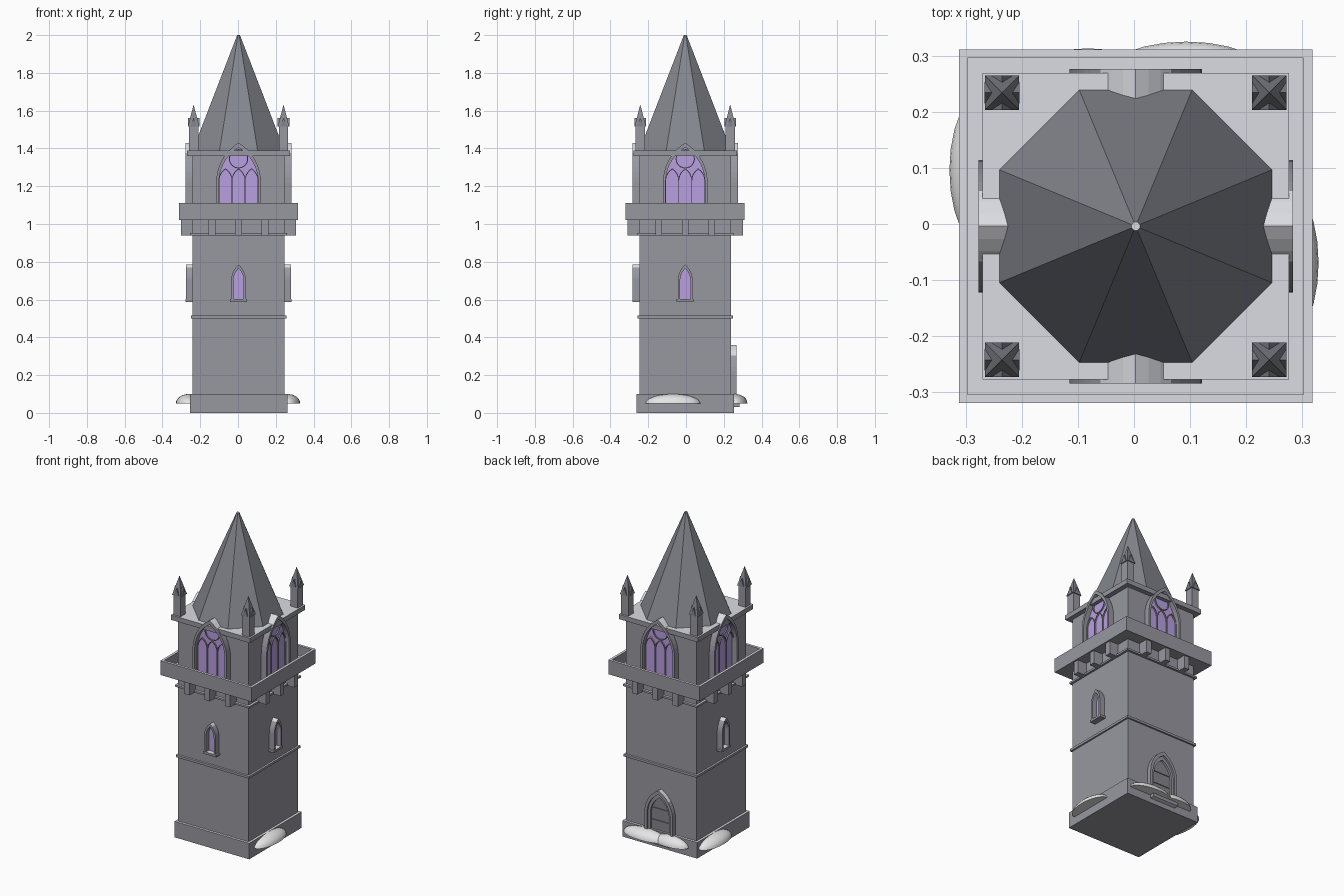
import bpy, bmesh, math
from mathutils import Matrix, Vector

if "Cube" in bpy.data.objects:
    bpy.data.objects.remove(bpy.data.objects["Cube"])

CENTRE = Vector((0.003, -0.004, 0))
WALL = 0.243


def material(name, r, g, b):
    m = bpy.data.materials.new(name)
    m.use_nodes = True
    m.diffuse_color = (r, g, b, 1)
    node = next(n for n in m.node_tree.nodes if n.type == 'BSDF_PRINCIPLED')
    node.inputs["Base Color"].default_value = (r, g, b, 1)
    node.inputs["Roughness"].default_value = 0.9
    return m


STONE = material("grey_stone", 0.31, 0.31, 0.35)
PALE = material("frosted_stone", 0.71, 0.72, 0.76)
SLATE = material("slate_roof", 0.23, 0.24, 0.27)
GLASS = material("violet_glass", 0.48, 0.35, 0.75)
DOOR = material("door_planks", 0.24, 0.24, 0.26)
SNOW = material("snow", 0.88, 0.88, 0.89)


def finish(bm, name, mat, side=0, frosted=True):
    """Turn onto one of four sides, frost the upward faces and link."""
    bm.transform(Matrix.Translation(CENTRE) @ Matrix.Rotation(side * math.pi / 2, 4, 'Z'))
    bmesh.ops.recalc_face_normals(bm, faces=bm.faces[:])
    mesh = bpy.data.meshes.new(name)
    mesh.materials.append(mat)
    if frosted:
        mesh.materials.append(PALE)
        for f in bm.faces:
            f.material_index = int(f.normal.z > 0.6)
    bm.to_mesh(mesh)
    bm.free()
    ob = bpy.data.objects.new(name, mesh)
    bpy.context.collection.objects.link(ob)
    return ob


def add_box(bm, x0, x1, y0, y1, z0, z1):
    size = Matrix.Diagonal((x1 - x0, y1 - y0, z1 - z0, 1))
    mid = Matrix.Translation(((x0 + x1) / 2, (y0 + y1) / 2, (z0 + z1) / 2))
    bmesh.ops.create_cube(bm, size=1, matrix=mid @ size)


def block(name, half, z0, z1, mat=STONE):
    bm = bmesh.new()
    add_box(bm, -half, half, -half, half, z0, z1)
    return finish(bm, name, mat)


def arch(w, z0, spring, peak, u=0, n=9):
    """Pointed arch outline from the left foot over the peak to the right foot."""
    h = peak - spring
    r = (w * w + h * h) / (2 * w)
    top = math.asin(min(1, h / r))
    if h > w * 1.0001 or h < w:
        top = math.atan2(h, r - w)
    right = [(w - r + r * math.cos(top * i / n), spring + r * math.sin(top * i / n))
             for i in range(n + 1)]
    right = [(w, z0)] + right
    left = [(-x, z) for x, z in right]
    return [(u + x, z) for x, z in left + right[-2::-1]]


def extrude(bm, faces, d0, d1):
    out = bmesh.ops.extrude_face_region(bm, geom=faces)
    moved = [v for v in out["geom"] if isinstance(v, bmesh.types.BMVert)]
    bmesh.ops.translate(bm, verts=moved, vec=(0, d0 - d1, 0))


def add_prism(bm, pts, d0, d1):
    f = bm.faces.new([bm.verts.new((x, -d0, z)) for x, z in pts])
    extrude(bm, [f], d0, d1)


def add_band(bm, outer, inner, d0, d1):
    """Solid strip between two outlines with matching points."""
    a = [bm.verts.new((x, -d0, z)) for x, z in outer]
    b = [bm.verts.new((x, -d0, z)) for x, z in inner]
    faces = [bm.faces.new((a[i], a[i + 1], b[i + 1], b[i])) for i in range(len(a) - 1)]
    extrude(bm, faces, d0, d1)


# Main body, from the ground up
block("plinth", 0.258, 0, 0.10)
block("shaft", WALL, 0.10, 1.37)
block("string_course", 0.253, 0.50, 0.515)
block("corbel_ledge", 0.256, 0.94, 0.952)
block("cornice", 0.273, 1.36, 1.39)

# Balcony: a tray with a thin parapet
bm = bmesh.new()
add_box(bm, -0.315, 0.315, -0.315, 0.315, 1.02, 1.11)
top = max(bm.faces, key=lambda f: f.calc_center_median().z)
bmesh.ops.inset_region(bm, faces=[top], thickness=0.022)
extruded = bmesh.ops.extrude_discrete_faces(bm, faces=[top])["faces"][0]
bmesh.ops.translate(bm, verts=extruded.verts[:], vec=(0, 0, -0.065))
finish(bm, "balcony", STONE)

for side in range(4):
    # Corbels below the balcony
    bm = bmesh.new()
    for x in (-0.14, 0, 0.14):
        add_box(bm, x - 0.018, x + 0.018, -0.305, -0.23, 0.94, 1.025)
    finish(bm, "corbels", STONE, side)

    # Large traceried window, its arch rising through the cornice
    bm = bmesh.new()
    outer = arch(0.118, 1.04, 1.22, 1.43)
    inner = arch(0.104, 1.04, 1.22, 1.405)
    add_prism(bm, outer, 0.18, 0.246)
    add_band(bm, outer, inner, 0.24, 0.28)
    finish(bm, "belfry_window_frame", STONE, side)
    bm = bmesh.new()
    add_prism(bm, inner, 0.244, 0.249)
    finish(bm, "belfry_window_glass", GLASS, side, False)
    bm = bmesh.new()
    for u in (-0.069, 0, 0.069):
        add_band(bm, arch(0.036, 1.05, 1.23, 1.295, u), arch(0.032, 1.05, 1.23, 1.288, u),
                 0.245, 0.257)
    rings = [[(r * math.cos(t * math.pi / 12), 1.345 + r * math.sin(t * math.pi / 12))
              for t in range(25)] for r in (0.051, 0.046)]
    add_band(bm, *rings, 0.245, 0.257)
    finish(bm, "belfry_window_tracery", STONE, side, False)

# Lancet windows on every side but the back
for side in (0, 1, 3):
    bm = bmesh.new()
    inner = arch(0.027, 0.60, 0.70, 0.765)
    add_band(bm, arch(0.039, 0.60, 0.70, 0.785), inner, 0.23, 0.278)
    add_box(bm, -0.045, 0.045, -0.28, -0.23, 0.588, 0.602)
    finish(bm, "lancet_frame", STONE, side)
    bm = bmesh.new()
    add_prism(bm, inner, 0.24, 0.249)
    finish(bm, "lancet_glass", GLASS, side, False)

# Back door with stepped frame, planks and hinges
BACK = 2
bm = bmesh.new()
mid = arch(0.08, 0.09, 0.20, 0.335)
inner = arch(0.064, 0.09, 0.20, 0.31)
add_band(bm, arch(0.098, 0.09, 0.20, 0.36), mid, 0.23, 0.271)
add_band(bm, mid, inner, 0.23, 0.26)
finish(bm, "door_frame", STONE, BACK)
bm = bmesh.new()
add_prism(bm, inner, 0.24, 0.247)
for z in (0.15, 0.225):
    add_box(bm, -0.058, 0.058, -0.252, -0.245, z, z + 0.012)
finish(bm, "door", DOOR, BACK, False)
bm = bmesh.new()
add_box(bm, -0.09, 0.09, -0.288, -0.25, 0.03, 0.055)
finish(bm, "door_step", STONE, BACK)

# Eight-sided spire
bm = bmesh.new()
bmesh.ops.create_cone(bm, cap_ends=True, segments=8, radius1=0.263, radius2=0.008, depth=0.61,
                      matrix=Matrix.Translation((0, 0, 1.695)) @ Matrix.Rotation(math.pi / 8, 4, 'Z'))
finish(bm, "spire", SLATE)

# Corner pinnacles: post, pyramid cap and a gable on each face
for sx in (-1, 1):
    for sy in (-1, 1):
        x, y = 0.238 * sx, 0.238 * sy
        place = Matrix.Translation((x, y, 0))
        bm = bmesh.new()
        add_box(bm, x - 0.025, x + 0.025, y - 0.025, y + 0.025, 1.38, 1.52)
        finish(bm, "pinnacle_post", STONE)
        bm = bmesh.new()
        bmesh.ops.create_cone(bm, cap_ends=True, segments=4, radius1=0.043, radius2=0.001, depth=0.115,
                              matrix=Matrix.Translation((0, 0, 1.5725)) @ Matrix.Rotation(math.pi / 4, 4, 'Z'))
        for turn in range(2):
            add_prism(bm, [(-0.019, 1.515), (0.019, 1.515), (0, 1.562)], -0.031, 0.031)
            bm.transform(Matrix.Rotation(math.pi / 2, 4, 'Z'))
        bm.transform(place)
        finish(bm, "pinnacle_cap", SLATE, 0, False)

# Snow drifts: flat-bottomed domes against the plinth
for x, y, rx, ry in ((0.26, -0.065, 0.066, 0.145), (-0.265, 0.10, 0.067, 0.145),
                     (0.09, 0.264, 0.15, 0.065), (-0.085, 0.262, 0.115, 0.055)):
    bm = bmesh.new()
    bmesh.ops.create_uvsphere(bm, u_segments=24, v_segments=12, radius=1)
    cut = bmesh.ops.bisect_plane(bm, geom=bm.verts[:] + bm.edges[:] + bm.faces[:], dist=1e-5,
                                 plane_co=(0, 0, 0), plane_no=(0, 0, -1), clear_outer=True)
    rim = [e for e in cut["geom_cut"] if isinstance(e, bmesh.types.BMEdge)]
    bmesh.ops.holes_fill(bm, edges=rim, sides=0)
    bm.transform(Matrix.Translation((x, y, 0.05)) @ Matrix.Diagonal((rx, ry, 0.05, 1)))
    drift = finish(bm, "snow_drift", SNOW, 0, False)
    bpy.ops.object.select_all(action='DESELECT')
    bpy.context.view_layer.objects.active = drift
    drift.select_set(True)
    bpy.ops.object.shade_smooth_by_angle(angle=math.radians(40))
